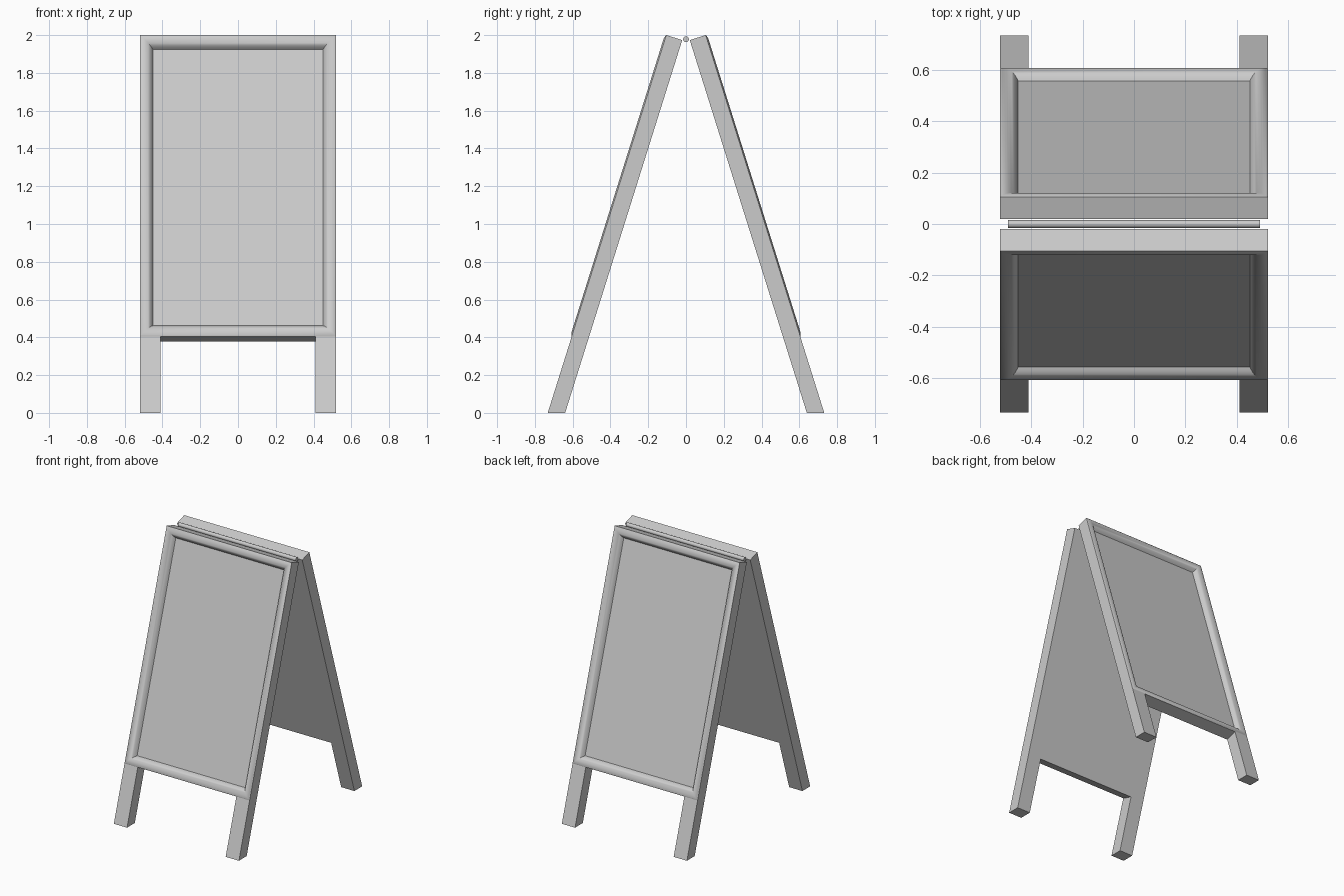
import bpy, bmesh, math
from mathutils import Matrix, Vector

if "Cube" in bpy.data.objects:
    bpy.data.objects.remove(bpy.data.objects["Cube"])

FOOT_Y, TOP_Y = 0.732, 0.104          # outer face at floor and at top
TILT = math.atan((FOOT_Y - TOP_Y) / 2)
LENGTH = 2 / math.cos(TILT)           # slope length of each panel
THICK, RECESS = 0.088, 0.03
HALF_W, LEG_IN = 0.52, 0.41
BOARD_LOW = 0.405 / math.cos(TILT)


def make(name, bm, matrix, smooth=False):
    bmesh.ops.recalc_face_normals(bm, faces=bm.faces)
    mesh = bpy.data.meshes.new(name)
    bm.to_mesh(mesh)
    bm.free()
    ob = bpy.data.objects.new(name, mesh)
    bpy.context.collection.objects.link(ob)
    ob.matrix_world = matrix
    if smooth:
        bpy.ops.object.select_all(action='DESELECT')
        ob.select_set(True)
        bpy.context.view_layer.objects.active = ob
        bpy.ops.object.shade_smooth_by_angle(angle=math.radians(32))
    return ob


def extrude_x(profile, x0, x1):
    """Solid from a (slope, outward) profile stretched between two x values."""
    bm = bmesh.new()
    face = bm.faces.new([bm.verts.new((x0, s, v)) for s, v in profile])
    new = bmesh.ops.extrude_face_region(bm, geom=[face])["geom"]
    bmesh.ops.translate(bm, vec=(x1 - x0, 0, 0),
                        verts=[e for e in new if isinstance(e, bmesh.types.BMVert)])
    return bm


def moulding():
    """Rounded section swept round the rectangle with mitred corners."""
    section = [(0, -RECESS), (0, 0), (0.007, 0.004), (0.015, 0.007), (0.024, 0.008),
               (0.034, 0.006), (0.044, 0.002), (0.053, -0.005), (0.06, -0.013),
               (0.065, -0.021), (0.07, -RECESS)]
    bm = bmesh.new()
    rings = []
    for i, v in section:
        x, lo, hi = HALF_W - i, BOARD_LOW + i, LENGTH - i
        rings.append([bm.verts.new((a, b, v)) for a, b in
                      ((-x, lo), (x, lo), (x, hi), (-x, hi))])
    n = len(rings)
    for r in range(n):
        a, b = rings[r], rings[(r + 1) % n]
        for k in range(4):
            m = (k + 1) % 4
            bm.faces.new((a[k], a[m], b[m], b[k]))
    return bm


# two leaning panels, the back one turned half way round
for side, turn in (("front", 0), ("back", math.pi)):
    place = (Matrix.Rotation(turn, 4, 'Z') @ Matrix.Translation((0, -FOOT_Y, 0))
             @ Matrix.Rotation(math.pi / 2 - TILT, 4, 'X'))
    board = [(BOARD_LOW, -THICK), (LENGTH, -THICK), (LENGTH, -RECESS), (BOARD_LOW, -RECESS)]
    make(side + "_board", extrude_x(board, -HALF_W, HALF_W), place)
    make(side + "_frame", moulding(), place, smooth=True)
    # legs, cut level with the floor
    leg = [(0, 0), (BOARD_LOW, 0), (BOARD_LOW, -THICK), (THICK * math.tan(TILT), -THICK)]
    for label, sx in (("left", -1), ("right", 1)):
        make(f"{side}_leg_{label}", extrude_x(leg, sx * LEG_IN, sx * HALF_W), place)

# hinge rod along the top
bm = bmesh.new()
bmesh.ops.create_cone(bm, cap_ends=True, segments=24, radius1=0.015, radius2=0.015, depth=0.98)
make("hinge_rod", bm, Matrix.Translation((0, 0, 1.978)) @ Matrix.Rotation(math.pi / 2, 4, 'Y'),
     smooth=True)
